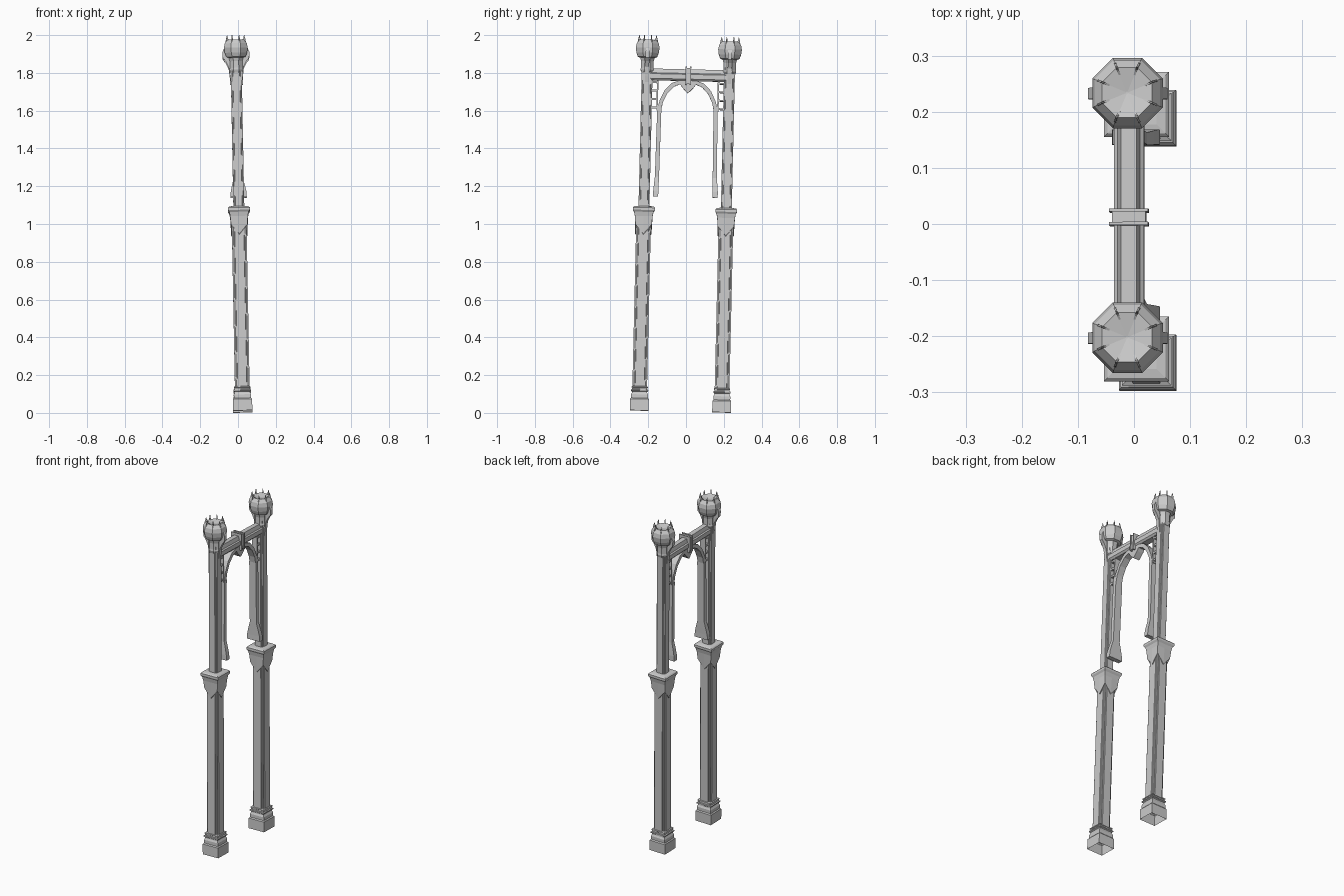
import bpy, bmesh, math
from mathutils import Matrix, Vector

if "Cube" in bpy.data.objects:
    bpy.data.objects.remove(bpy.data.objects["Cube"])

# The whole gateway leans slightly towards -x and +y
LEAN = (Matrix.Translation((0.025, -0.03, 0.0073))
        @ Matrix.Rotation(math.radians(-1.35), 4, 'X')
        @ Matrix.Rotation(math.radians(-1.09), 4, 'Y'))
POST_Y = 0.218


def finish(name, bm):
    bmesh.ops.recalc_face_normals(bm, faces=bm.faces)
    me = bpy.data.meshes.new(name)
    bm.to_mesh(me)
    bm.free()
    me.transform(LEAN)
    ob = bpy.data.objects.new(name, me)
    bpy.context.collection.objects.link(ob)
    return ob


def skin(name, rings, cap_start=True, cap_end=True):
    """Bridge a list of equal-length point rings into one solid."""
    bm = bmesh.new()
    vs = [[bm.verts.new(p) for p in ring] for ring in rings]
    n = len(vs[0])
    for a, b in zip(vs, vs[1:]):
        for i in range(n):
            j = (i + 1) % n
            bm.faces.new((a[i], a[j], b[j], b[i]))
    if cap_start:
        bm.faces.new(vs[0])
    if cap_end:
        bm.faces.new(vs[-1])
    return finish(name, bm)


def rect(hx, hy, z, y=0.0):
    return [(x * hx, y + v * hy, z) for x, v in ((-1, -1), (1, -1), (1, 1), (-1, 1))]


def octagon(r, z, y):
    return [(r * math.cos(math.pi * (k + .5) / 4),
             y + r * math.sin(math.pi * (k + .5) / 4), z) for k in range(8)]


def box(name, hx, y0, y1, z0, z1):
    return skin(name, [rect(hx, abs(y1 - y0) / 2, z, (y0 + y1) / 2) for z in (z0, z1)])


def grooved(s, z, y):
    """Square section with stepped, chamfered corners."""
    quarter = [(1, -.62), (1, .62), (.86, .66), (.86, .80), (.80, .86), (.66, .86), (.62, 1)]
    pts = []
    for k in range(4):
        c, d = ((1, 0), (0, 1), (-1, 0), (0, -1))[k]
        pts += [(s * (c * a - d * b), y + s * (d * a + c * b), z) for a, b in quarter[1:]]
    return pts


def prism_y(name, profile, y, half):
    """Extrude an x/z profile along y."""
    return skin(name, [[(x, y + t, z) for x, z in profile] for t in (-half, half)])


def prism_x(name, profile, half):
    """Extrude a y/z profile along x."""
    return skin(name, [[(t, y, z) for y, z in profile] for t in (-half, half)])


for side, s in (("front", -1), ("back", 1)):
    y = s * POST_Y
    # Stepped plinth, open underneath
    base = [(.051, 0), (.051, .06), (.046, .066), (.046, .085), (.041, .095),
            (.041, .1), (.047, .104), (.047, .11), (.041, .112), (.041, .119),
            (.044, .121), (.044, .126), (.036, .13)]
    skin(side + "_plinth", [rect(r, r * .97, z, y) for r, z in base], cap_start=False)

    # Lower and upper grooved shafts
    skin(side + "_lower_shaft", [grooved(.039, z, y) for z in (.12, 1.05)])
    skin(side + "_upper_shaft", [grooved(.029, z, y) for z in (1.05, 1.83)])

    # Capital with a pointed drop on every face
    def capital_ring(r, z_corner, z_mid):
        d = ((1, 0), (1, 1), (0, 1), (-1, 1), (-1, 0), (-1, -1), (0, -1), (1, -1))
        return [(a * r, y + b * r, z_corner if a and b else z_mid) for a, b in d]
    skin(side + "_capital", [capital_ring(.037, .985, .93), capital_ring(.043, .985, .935),
                             capital_ring(.047, 1.03, 1.03), capital_ring(.052, 1.056, 1.056)],
         cap_start=False)
    plate = [(.05, 1.05), (.058, 1.062), (.058, 1.074), (.052, 1.08), (.036, 1.083)]
    skin(side + "_capital_plate", [rect(r, r, z, y) for r, z in plate])

    # Neck and faceted crown finial with a shallow dished top
    neck = [(.033, 1.79), (.038, 1.805), (.036, 1.815), (.036, 1.85), (.044, 1.88)]
    skin(side + "_neck", [octagon(r, z, y) for r, z in neck])
    crown = [(.04, 1.868), (.055, 1.873), (.064, 1.895), (.068, 1.922), (.063, 1.945),
             (.048, 1.964), (.002, 1.955)]
    skin(side + "_crown", [octagon(r, z, y) for r, z in crown])

    # Eight thin crown spikes
    for k in range(8):
        ang = math.pi * (k + .5) / 4
        u = Vector((math.cos(ang), math.sin(ang), 0))
        w = Vector((-u.y, u.x, 0))
        c = Vector((0, y, 0))
        blade = [(.026, 1.956), (.058, 1.946), (.056, 1.962), (.049, 1.988), (.044, 1.968)]
        skin(f"{side}_crown_spike_{k + 1}",
             [[c + u * r + w * t + Vector((0, 0, z)) for r, z in blade]
              for t in (-.0018, .0018)])

    # Curved leaf brackets on both outer faces under the crown
    for m in (-1, 1):
        leaf = [(.026, 1.72), (.034, 1.77), (.040, 1.82), (.055, 1.85), (.070, 1.868),
                (.071, 1.9), (.062, 1.92), (.026, 1.92)]
        prism_y(f"{side}_leaf_bracket_{'left' if m < 0 else 'right'}",
                [(m * a, z) for a, z in leaf], y, .010)

    # Hanging leg with a flared foot
    leg = [(.043, .171, .144, 1.135), (.041, .171, .144, 1.165), (.033, .168, .143, 1.2),
           (.022, .164, .142, 1.24), (.022, .160, .138, 1.6)]
    skin(side + "_hanging_leg",
         [rect(hx, (a - b) / 2, z, s * (a + b) / 2) for hx, a, b, z in leg])

    # Curved brace from the leg to the beam centre
    outer = [(.160, 1.6), (.148, 1.645), (.122, 1.7), (.085, 1.738), (.045, 1.752)]
    inner = [(.138, 1.6), (.130, 1.637), (.108, 1.683), (.075, 1.718), (.040, 1.733)]
    skin(side + "_arch_brace",
         [[(-.02, s * a, za), (.02, s * a, za), (.02, s * b, zb), (-.02, s * b, zb)]
          for (a, za), (b, zb) in zip(outer, inner)])

    # Ladder strip and rungs tying the leg to the post
    box(side + "_ladder_strip", .018, s * .165, s * .157, 1.59, 1.755)
    for k in range(4):
        z = 1.6 + k * .045
        box(f"{side}_rung_{k + 1}", .016, s * .192, s * .16, z, z + .01)

# Chamfered cross beam with a raised rail on top
beam = [(-.018, 1.75), (.018, 1.75), (.027, 1.76), (.027, 1.785), (.020, 1.79),
        (.014, 1.812), (-.014, 1.812), (-.020, 1.79), (-.027, 1.785), (-.027, 1.76)]
prism_y("cross_beam", beam, 0, .2)

# Centre clamp: sleeve between two flanges
box("clamp_sleeve", .030, -.012, .012, 1.735, 1.82)
for name, y in (("front", -.012), ("back", .012)):
    box(f"clamp_{name}_flange", .035, y - .003, y + .003, 1.73, 1.826)

# Heart-shaped pendant under the beam
half = [(.048, 1.752), (.042, 1.733), (.030, 1.715), (.012, 1.696)]
pendant = [(a, z) for a, z in half] + [(0, 1.685)] + [(-a, z) for a, z in reversed(half)]
prism_x("pendant", pendant, .02)
